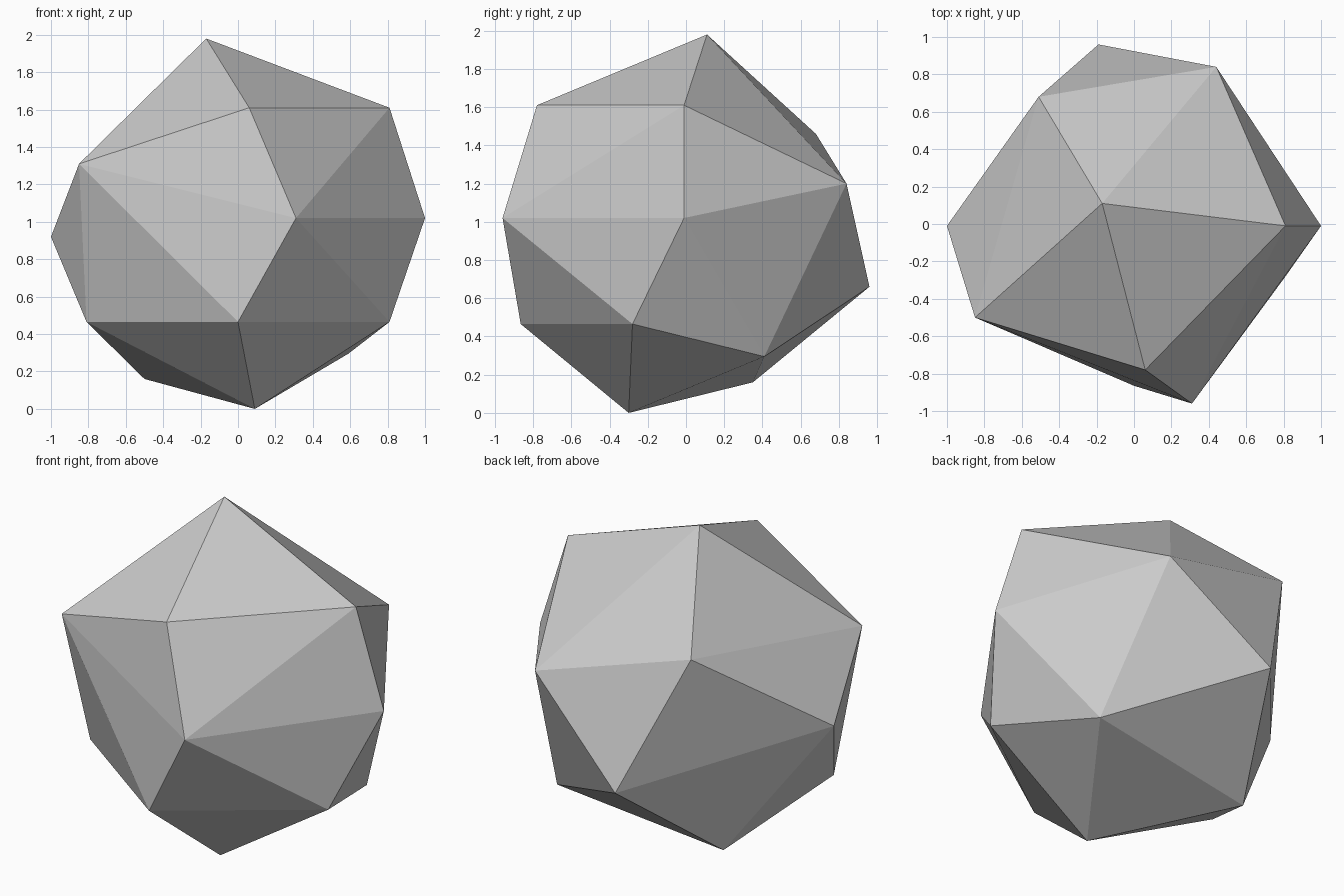
import bpy
import bmesh

# Remove the default object
default_cube = bpy.data.objects.get("Cube")
if default_cube:
    bpy.data.objects.remove(default_cube, do_unlink=True)


def make_material(name, colour):
    material = bpy.data.materials.new(name)
    material.use_nodes = True
    material.diffuse_color = colour
    shader = next(node for node in material.node_tree.nodes
                  if node.type == "BSDF_PRINCIPLED")
    shader.inputs["Base Color"].default_value = colour
    shader.inputs["Roughness"].default_value = 0.9
    return material


def make_hull(name, corners, material):
    """Wrap a faceted convex surface around the given corners."""
    bm = bmesh.new()
    for corner in corners:
        bm.verts.new(corner)
    bmesh.ops.convex_hull(bm, input=bm.verts[:])
    bmesh.ops.recalc_face_normals(bm, faces=bm.faces[:])
    for face in bm.faces:
        face.smooth = False
    mesh = bpy.data.meshes.new(name)
    bm.to_mesh(mesh)
    bm.free()
    mesh.materials.append(material)
    rock = bpy.data.objects.new(name, mesh)
    bpy.context.collection.objects.link(rock)
    return rock


# Corners of the rock, from the peak down to the foot
peak = [(-.17, .11, 1.98)]
shoulders = [(.06, -.78, 1.61), (.81, -.01, 1.61),
             (-.51, .68, 1.46), (-.85, -.5, 1.31), (.44, .84, 1.2)]
waist = [(.31, -.96, 1.02), (1, -.01, 1.02), (-1, -.01, .92), (-.19, .96, .66)]
skirt = [(-.81, -.28, .465), (0, -.865, .465), (.81, -.28, .465)]
foot = [(.59, .41, .295), (-.5, .35, .16), (.09, -.3, 0)]

stone_grey = make_material("stone grey", (.6, .6, .6, 1))
make_hull("rock", peak + shoulders + waist + skirt + foot, stone_grey)
